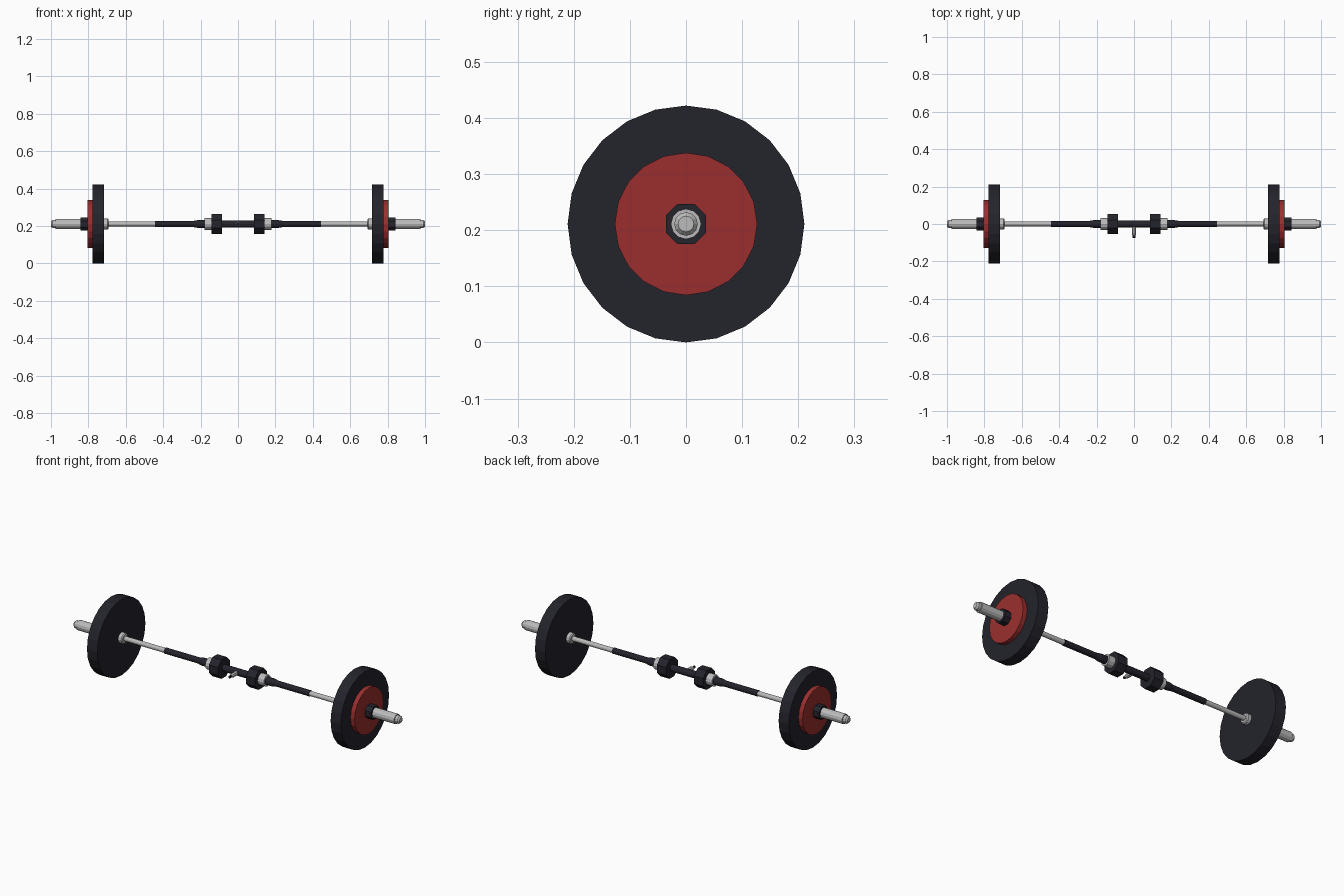
import bpy, math
from mathutils import Matrix

if "Cube" in bpy.data.objects:
    bpy.data.objects.remove(bpy.data.objects["Cube"])

CZ = 0.211  # height of the bar axis


def material(name, rgb):
    m = bpy.data.materials.new(name)
    m.diffuse_color = (*rgb, 1)
    m.use_nodes = True
    m.node_tree.nodes["Principled BSDF"].inputs["Base Color"].default_value = m.diffuse_color
    return m


BLACK = material("black rubber", (0.017, 0.017, 0.025))
STEEL = material("light steel", (0.50, 0.50, 0.50))
RED = material("red plate", (0.33, 0.028, 0.028))


def lathe(name, profile, sides, mat, axis="X", turn=0.0):
    """Spin a list of (distance, radius) points round an axis, with capped ends."""
    verts, faces = [], []
    for d, r in profile:
        for i in range(sides):
            a = 2 * math.pi * i / sides + turn
            s, c = r * math.sin(a), r * math.cos(a)
            verts.append((d, s, c + CZ) if axis == "X" else (s, d, c + CZ))
    for k in range(len(profile) - 1):
        for i in range(sides):
            j = (i + 1) % sides
            faces.append((k * sides + i, k * sides + j,
                          (k + 1) * sides + j, (k + 1) * sides + i))
    n = (len(profile) - 1) * sides
    faces += [tuple(range(sides))[::-1], tuple(range(n, n + sides))]
    me = bpy.data.meshes.new(name)
    me.from_pydata(verts, [], faces)
    me.materials.append(mat)
    ob = bpy.data.objects.new(name, me)
    bpy.context.collection.objects.link(ob)
    # consistent outward normals
    import bmesh
    bm = bmesh.new()
    bm.from_mesh(me)
    bmesh.ops.recalc_face_normals(bm, faces=bm.faces)
    bm.to_mesh(me)
    bm.free()
    return ob


# parts of one half: name, profile along x, sides, material, half-step turn
HALF = [
    ("bar_shaft", [(0.42, 0.013), (0.70, 0.013)], 12, STEEL),
    ("hand_grip", [(0.23, 0.016), (0.445, 0.016)], 12, BLACK),
    ("grip_sleeve", [(0.17, 0.021), (0.215, 0.021), (0.243, 0.016)], 12, BLACK),
    ("inner_ring", [(0.13, 0.031), (0.18, 0.031)], 12, STEEL),
    ("centre_nut", [(0.086, 0.057), (0.142, 0.057)], 8, BLACK),
    ("stop_collar", [(0.692, 0.024), (0.697, 0.029), (0.718, 0.029)], 12, STEEL),
    ("large_plate", [(0.716, 0.211), (0.779, 0.211)], 24, BLACK),
    ("small_plate", [(0.775, 0.127), (0.804, 0.127)], 20, RED),
    ("lock_collar", [(0.80, 0.039), (0.842, 0.039)], 8, BLACK),
    ("end_sleeve", [(0.70, 0.027), (0.976, 0.027)], 12, STEEL),
    ("end_tip", [(0.97, 0.021), (0.992, 0.021), (1.0, 0.014)], 12, STEEL),
]
for side, sign in (("right", 1), ("left", -1)):
    for name, prof, sides, mat in HALF:
        turn = math.pi / 8 if sides == 8 else 0
        lathe(f"{side}_{name}", [(sign * d, r) for d, r in prof], sides, mat, turn=turn)

# centre tube and the small pin sticking out of its front
lathe("centre_tube", [(-0.10, 0.019), (0.10, 0.019)], 12, BLACK)
lathe("pin_stem", [(-0.01, 0.012), (-0.052, 0.012), (-0.062, 0.008)], 8, STEEL, axis="Y")
lathe("pin_tip", [(-0.058, 0.007), (-0.075, 0.007)], 8, BLACK, axis="Y")
